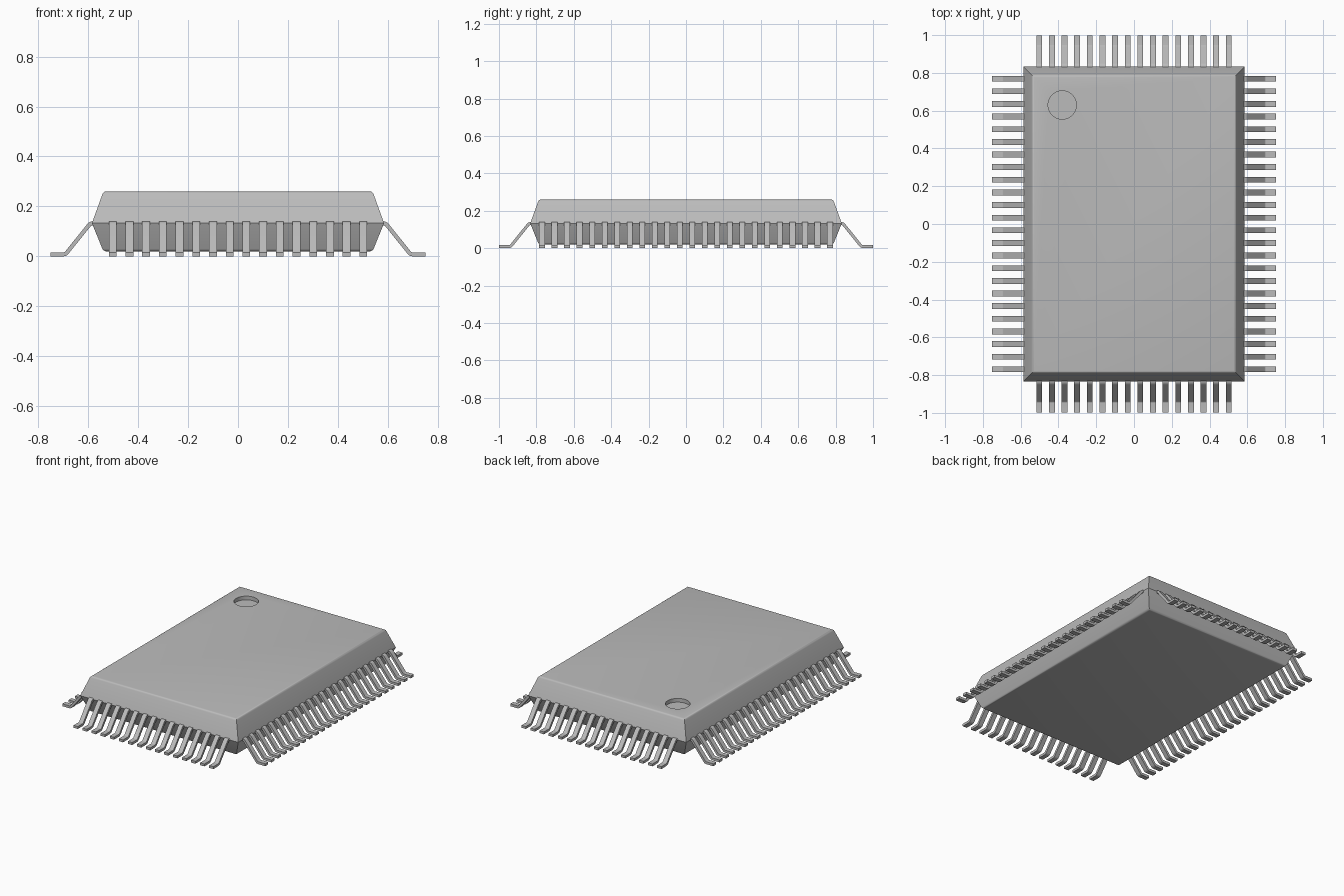
import bpy, bmesh, math
from mathutils import Matrix, Vector

cube = bpy.data.objects.get("Cube")
if cube:
    bpy.data.objects.remove(cube, do_unlink=True)

grey = bpy.data.materials.new("light grey")
grey.use_nodes = True
colour = (0.5, 0.5, 0.5, 1)
grey.diffuse_color = colour
grey.node_tree.nodes["Principled BSDF"].inputs["Base Color"].default_value = colour

HALF_X, HALF_Y = 0.585, 0.833
PITCH, LEAD_WIDTH, LEAD_THICK = 0.0669, 0.031, 0.016


def make_object(name, bm):
    bmesh.ops.recalc_face_normals(bm, faces=bm.faces)
    mesh = bpy.data.meshes.new(name)
    bm.to_mesh(mesh)
    bm.free()
    mesh.materials.append(grey)
    obj = bpy.data.objects.new(name, mesh)
    bpy.context.collection.objects.link(obj)
    return obj


def activate(obj):
    bpy.ops.object.select_all(action='DESELECT')
    obj.select_set(True)
    bpy.context.view_layer.objects.active = obj


# Body: three stacked rectangles, widest at the parting line
bm = bmesh.new()
rings = []
for z, inset in ((0.02, 0.046), (0.133, 0), (0.26, 0.046)):
    x, y = HALF_X - inset, HALF_Y - inset
    rings.append([bm.verts.new((sx * x, sy * y, z))
                  for sx, sy in ((-1, -1), (1, -1), (1, 1), (-1, 1))])
for low, high in zip(rings, rings[1:]):
    for i in range(4):
        j = (i + 1) % 4
        bm.faces.new((low[i], low[j], high[j], high[i]))
caps = [bm.faces.new(rings[0][::-1]), bm.faces.new(rings[-1])]
rims = [e for f in caps for e in f.edges]
bmesh.ops.bevel(bm, geom=rims, offset=0.011, segments=3, profile=0.5, affect='EDGES')
body = make_object("body", bm)

# Round pin-one dimple sunk into the top
bm = bmesh.new()
bmesh.ops.create_cone(bm, cap_ends=True, segments=48, radius1=0.075, radius2=0.075,
                      depth=0.1, matrix=Matrix.Translation((-0.38, 0.63, 0.285)))
cutter = make_object("dimple_cutter", bm)
cutter.hide_render = True
cut = body.modifiers.new("dimple", 'BOOLEAN')
cut.operation, cut.solver, cut.object = 'DIFFERENCE', 'EXACT', cutter
activate(body)
bpy.ops.object.modifier_apply(modifier=cut.name)
bpy.data.objects.remove(cutter, do_unlink=True)
activate(body)
bpy.ops.object.shade_smooth_by_angle(angle=math.radians(28))


# Gull-wing lead outline, as (distance out from body edge, height)
def lead_outline():
    corners = [Vector(p) for p in ((-0.03, 0.132), (0.006, 0.132), (0.106, 0.008), (0.166, 0.008))]
    path = [corners[0]]
    for a, b, c in zip(corners, corners[1:], corners[2:]):
        start = b + (a - b).normalized() * 0.009
        end = b + (c - b).normalized() * 0.009
        for k in range(4):
            t = k / 3
            path.append(start * (1 - t) ** 2 + b * 2 * t * (1 - t) + end * t ** 2)
    path.append(corners[-1])
    upper, lower = [], []
    for i, p in enumerate(path):
        d = (path[min(i + 1, len(path) - 1)] - path[max(i - 1, 0)]).normalized()
        side = Vector((-d.y, d.x)) * LEAD_THICK / 2
        upper.append(p + side)
        lower.append(p - side)
    return upper, lower


def lead_row(name, count, edge, angle):
    upper, lower = lead_outline()
    bm = bmesh.new()
    turn = Matrix.Rotation(angle, 4, 'Z')
    for n in range(count):
        mid = (n - (count - 1) / 2) * PITCH
        strips = [[bm.verts.new(turn @ Vector((edge + p.x, mid + s * LEAD_WIDTH / 2, p.y)))
                   for p in line]
                  for line, s in ((upper, -1), (upper, 1), (lower, 1), (lower, -1))]
        for a, b in zip(strips, strips[1:] + strips[:1]):
            for i in range(len(a) - 1):
                bm.faces.new((a[i], a[i + 1], b[i + 1], b[i]))
        bm.faces.new([s[0] for s in strips])
        bm.faces.new([s[-1] for s in strips])
    row = make_object(name, bm)
    activate(row)
    bpy.ops.object.shade_smooth_by_angle(angle=math.radians(35))


# Four rows of leads
lead_row("left_leads", 24, HALF_X, 0)
lead_row("back_leads", 16, HALF_Y, math.pi / 2)
lead_row("right_leads", 24, HALF_X, math.pi)
lead_row("front_leads", 16, HALF_Y, -math.pi / 2)
